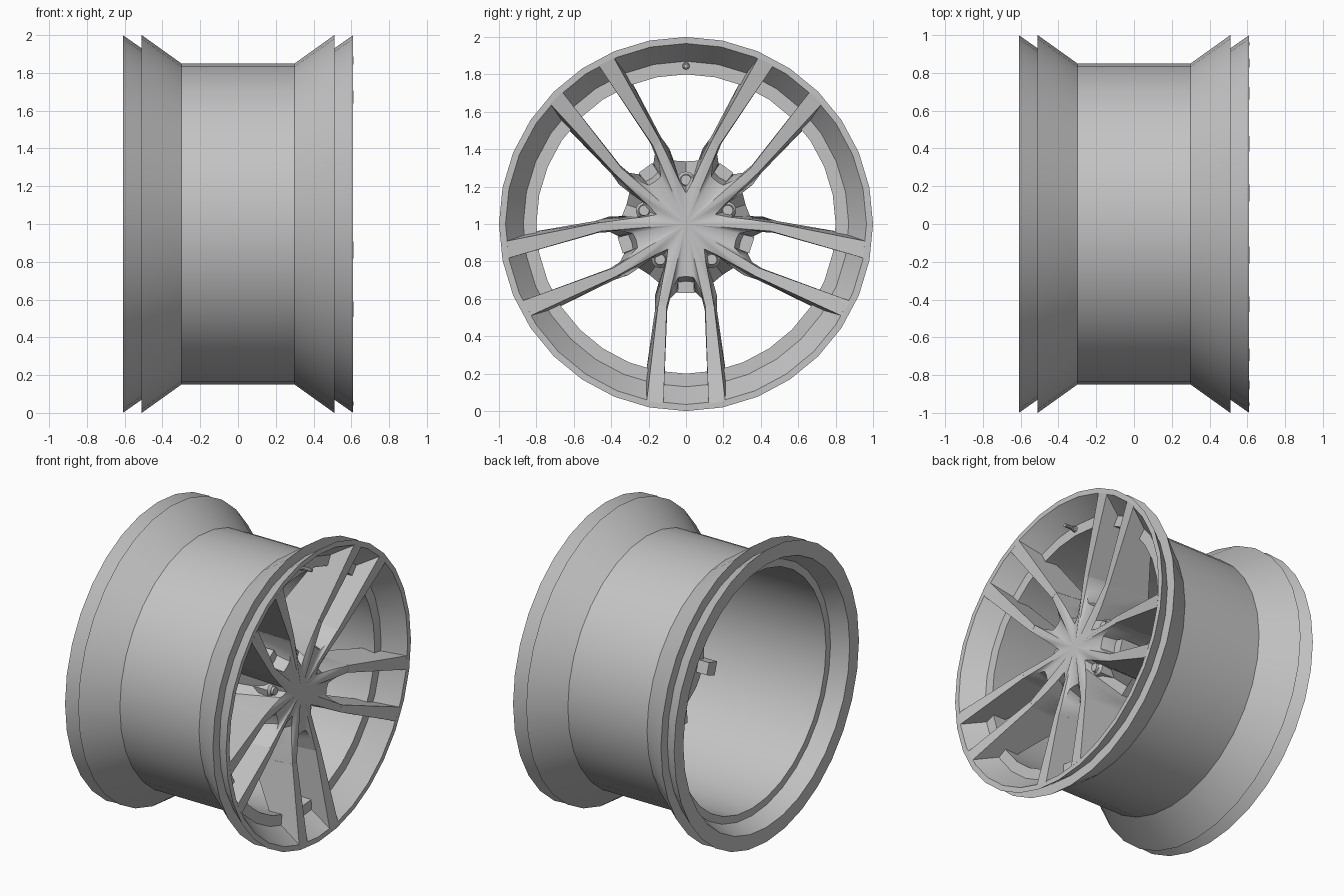
import bpy, bmesh, math
from mathutils import Vector, Matrix

if "Cube" in bpy.data.objects:
    bpy.data.objects.remove(bpy.data.objects["Cube"])

metal = bpy.data.materials.new("grey_metal")
metal.diffuse_color = (0.55, 0.55, 0.55, 1)
metal.use_nodes = True
metal.node_tree.nodes["Principled BSDF"].inputs["Base Color"].default_value = metal.diffuse_color
C = Vector((0, 0, 1))


def finish(bm, name, angle=30):
    bmesh.ops.recalc_face_normals(bm, faces=bm.faces)
    me = bpy.data.meshes.new(name)
    bm.to_mesh(me)
    bm.free()
    me.materials.append(metal)
    ob = bpy.data.objects.new(name, me)
    bpy.context.collection.objects.link(ob)
    bpy.ops.object.select_all(action='DESELECT')
    ob.select_set(True)
    bpy.context.view_layer.objects.active = ob
    bpy.ops.object.shade_smooth_by_angle(angle=math.radians(angle))
    return ob


def at(x, u, v, ang):
    """Point at depth x; u radial and v sideways along direction ang."""
    c, s = math.cos(ang), math.sin(ang)
    return C + Vector((x, u * c - v * s, u * s + v * c))


def bridge(bm, a, b):
    n = len(a)
    for i in range(n):
        bm.faces.new((a[i], a[(i + 1) % n], b[(i + 1) % n], b[i]))


def prism(bm, a, b):
    a = [bm.verts.new(p) for p in a]
    b = [bm.verts.new(p) for p in b]
    bridge(bm, a, b)
    bm.faces.new(a)
    bm.faces.new(b)


def axle_cylinder(bm, x0, x1, r0, r1, n, u, ang):
    ring = lambda x, r: [at(x, u + r * math.cos(2 * math.pi * i / n),
                            r * math.sin(2 * math.pi * i / n), ang) for i in range(n)]
    prism(bm, ring(x0, r0), ring(x1, r1))


PAIRS = [math.radians(-90 + 72 * k) for k in range(5)]
BOLTS = [a + math.radians(36) for a in PAIRS]

# rim barrel: closed profile (x, radius) turned about the axle
profile = [(-0.61, 1), (-0.51, 0.93), (-0.51, 1), (-0.30, 0.85), (0.30, 0.85),
           (0.51, 1), (0.51, 0.93), (0.61, 1), (0.61, 0.965), (0.475, 0.87),
           (0.475, 0.80), (-0.50, 0.80), (-0.50, 0.85), (-0.61, 0.90)]
bm = bmesh.new()
N = 32
rings = [[bm.verts.new(at(x, r, 0, math.pi / 2 + 2 * math.pi * i / N)) for x, r in profile]
         for i in range(N)]
for i in range(N):
    bridge(bm, rings[i], rings[(i + 1) % N])
finish(bm, "rim_barrel")


def front_x(r):
    return 0.48 + 0.13 * max(0, (r - 0.25) / 0.72)


# hub: star outline lofted from the front face to the wider back
A = math.radians(36)
front = [(0.28, 0), (0.285, 0.04), (0.35, 0.075), (0.44, 0.103),
         (0.44, 0.15), (0.30, 0.125), (0.20, 0.105), (0.165 * math.cos(A), 0.165 * math.sin(A))]
back = [(0.36, 0), (0.365, 0.05), (0.40, 0.085), (0.46, 0.10),
        (0.46, 0.165), (0.38, 0.165), (0.313, 0.146), (0.335 * math.cos(A), 0.335 * math.sin(A))]


def star(half, depth, limit=9):
    pts = []
    for ang in PAIRS:
        sector = [(u, -v) for u, v in half[:0:-1]][1:] + half
        for u, v in sector:
            r = math.hypot(u, v)
            k = min(1, limit / r)
            pts.append(at(depth(r), u * k, v * k, ang))
    return pts


bm = bmesh.new()
layers = [[bm.verts.new(p) for p in pts] for pts in (
    star(front, front_x), star(back, lambda r: 0.22), star(back, lambda r: 0.10, 0.34))]
bridge(bm, layers[0], layers[1])
bridge(bm, layers[1], layers[2])
for ring, x in ((layers[0], 0.48), (layers[2], 0.10)):
    mid = bm.verts.new(at(x, 0, 0, 0))
    for i in range(len(ring)):
        bm.faces.new((ring[i], ring[(i + 1) % len(ring)], mid))
finish(bm, "hub", 35)

# spokes: five mirrored pairs running out to the rim
bm = bmesh.new()
for ang in PAIRS:
    for s in (1, -1):
        def tip(x, r, v):
            return at(x, math.sqrt(r * r - v * v), s * v, ang)
        root = [at(front_x(0.46), 0.435, s * 0.103, ang), at(front_x(0.46), 0.435, s * 0.15, ang),
                at(0.22, 0.455, s * 0.165, ang), at(0.22, 0.455, s * 0.10, ang)]
        end = [tip(0.611, 0.968, 0.12), tip(0.611, 0.968, 0.21),
               tip(0.40, 0.83, 0.215), tip(0.40, 0.83, 0.115)]
        prism(bm, root, end)
finish(bm, "spokes")

# lugs seated in the notch of each spoke pair, reaching behind the hub
bm = bmesh.new()
for ang in PAIRS:
    prism(bm, [at(0.02, u, v, ang) for u, v in ((0.28, -0.04), (0.37, -0.045), (0.37, 0.045), (0.28, 0.04))],
          [at(0.40, u, v, ang) for u, v in ((0.28, -0.04), (0.37, -0.045), (0.37, 0.045), (0.28, 0.04))])
finish(bm, "hub_lugs")

# wheel bolts: hex body, chamfered shoulder and smaller hex cap
bm = bmesh.new()
for ang in BOLTS:
    axle_cylinder(bm, 0.20, 0.41, 0.047, 0.047, 6, 0.235, ang)
    axle_cylinder(bm, 0.41, 0.425, 0.046, 0.033, 12, 0.235, ang)
    axle_cylinder(bm, 0.425, 0.44, 0.03, 0.028, 12, 0.235, ang)
finish(bm, "wheel_bolts")

# tyre valve on the inner step at the top
bm = bmesh.new()
axle_cylinder(bm, 0.46, 0.50, 0.022, 0.016, 10, 0.845, math.pi / 2)
axle_cylinder(bm, 0.50, 0.56, 0.012, 0.012, 10, 0.845, math.pi / 2)
finish(bm, "tyre_valve")
